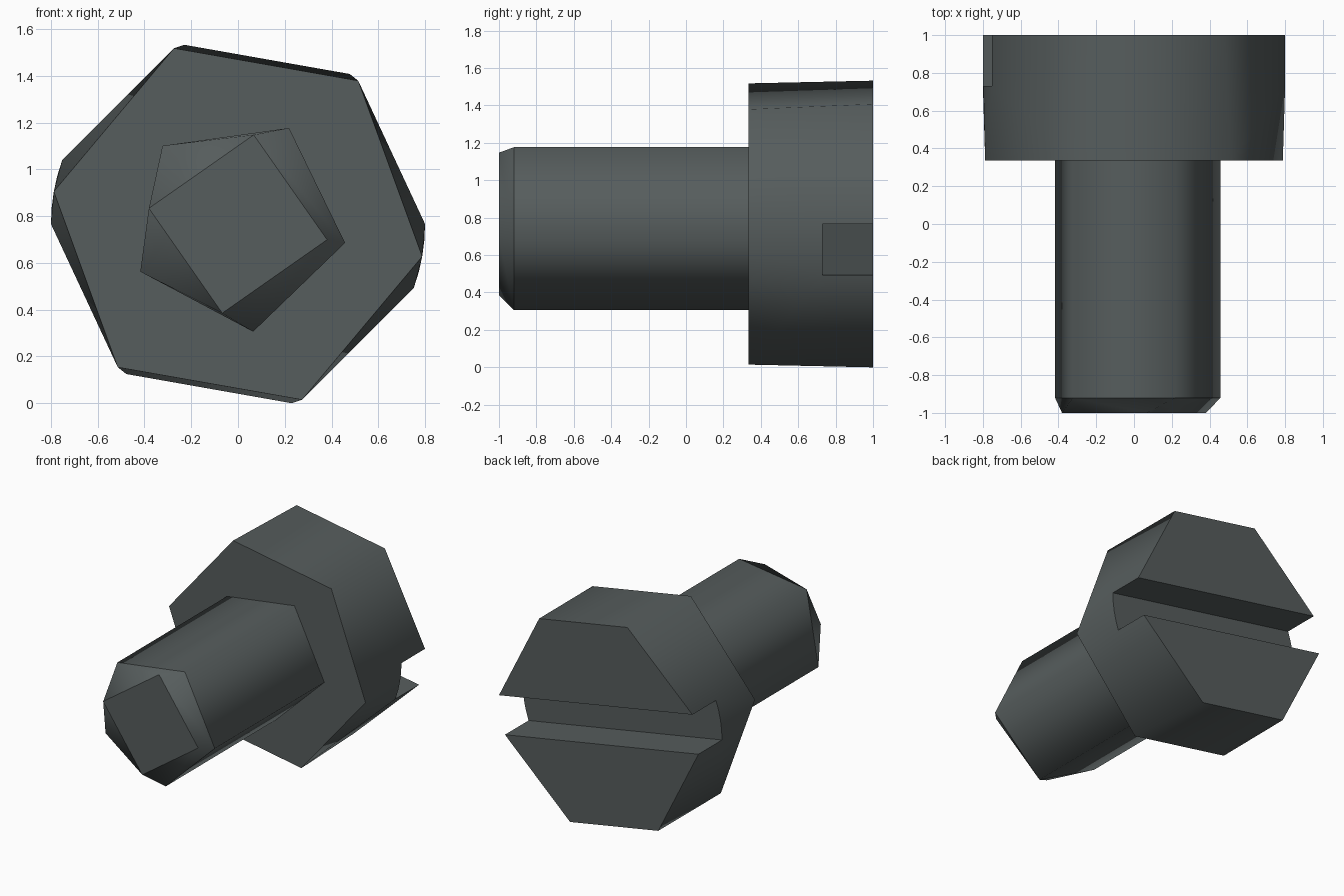
import bpy, bmesh
from math import sin, cos, radians
from mathutils import Vector

if "Cube" in bpy.data.objects:
    bpy.data.objects.remove(bpy.data.objects["Cube"])

CZ = 0.766  # height of the screw axis
dark = bpy.data.materials.new("dark_metal")
dark.diffuse_color = (0.094, 0.11, 0.11, 1)
dark.use_nodes = True
dark.node_tree.nodes["Principled BSDF"].inputs["Base Color"].default_value = dark.diffuse_color


def point(bm, r, deg, y):
    a = radians(deg)
    return bm.verts.new((r * cos(a), y, CZ + r * sin(a)))


def face(bm, verts, smooth=False):
    f = bm.faces.new(verts)
    f.smooth = smooth


def finish(bm, name, chamfer_y=-9):
    """Make the object; smooth faces are shaded as round about the axis."""
    bmesh.ops.recalc_face_normals(bm, faces=bm.faces)
    me = bpy.data.meshes.new(name)
    bm.to_mesh(me)
    bm.free()
    normals = []
    for f in me.polygons:
        for li in f.loop_indices:
            co = me.vertices[me.loops[li].vertex_index].co
            n = Vector((co.x, 0, co.z - CZ)).normalized()
            if f.center.y < chamfer_y:
                n = (n + Vector((0, -0.9, 0))).normalized()
            normals.append(n if f.use_smooth else f.normal.copy())
    me.normals_split_custom_set(normals)
    me.materials.append(dark)
    ob = bpy.data.objects.new(name, me)
    bpy.context.collection.objects.link(ob)


# Slotted hexagonal head: two mirrored halves around the slot
bm = bmesh.new()
Y0, YF, Y1, R = 0.335, 0.73, 1.0, 0.80
N = 4  # segments of the curved slot ends
hexa = [point(bm, R, -10 + 60 * k, Y0) for k in range(6)]
face(bm, hexa)
arcs = [[point(bm, R, h - 20 + 20 * i / N, YF) for i in range(N + 1)] for h in (0, 180)]
face(bm, arcs[0] + arcs[1])  # slot floor
for h in range(2):
    H = [hexa[(3 * h + i) % 6] for i in range(4)]
    start, end = arcs[h], arcs[1 - h]
    B = [point(bm, R, 180 * h + 160 * i / 3, Y1) for i in range(4)]
    face(bm, B)                                   # half of the back face
    face(bm, [start[-1], B[0], B[3], end[0]])     # slot wall
    face(bm, [H[0], H[1], start[-1]], True)
    face(bm, [H[1], B[1], start[-1]], True)
    face(bm, [start[-1], B[1], B[0]], True)
    face(bm, [H[1], H[2], B[2], B[1]], True)
    face(bm, [H[2], H[3], end[0]], True)
    face(bm, [H[2], end[0], B[2]], True)
    face(bm, [end[0], B[3], B[2]], True)
    for a, b in zip(start, start[1:]):            # fan below the slot end
        face(bm, [H[0], a, b], True)
finish(bm, "slotted_head")

# Five-sided shank tapering to a square tip
bm = bmesh.new()
base = [point(bm, 0.465, -10 + 72 * k, Y0) for k in range(5)]
p = [point(bm, 0.465, -10 + 72 * k, -0.92) for k in range(5)]
s = [point(bm, 0.387, -10 + 90 * k, -1.0) for k in range(4)]
for k in range(5):
    j = (k + 1) % 5
    face(bm, [base[k], base[j], p[j], p[k]], True)
for f in ([p[0], p[1], s[1], s[0]], [p[1], p[2], s[1]], [p[2], s[2], s[1]],
          [p[2], p[3], s[2]], [p[3], s[3], s[2]], [p[3], p[4], s[3]],
          [p[4], p[0], s[0], s[3]]):
    face(bm, f, True)
face(bm, s)
finish(bm, "shank", -0.921)
